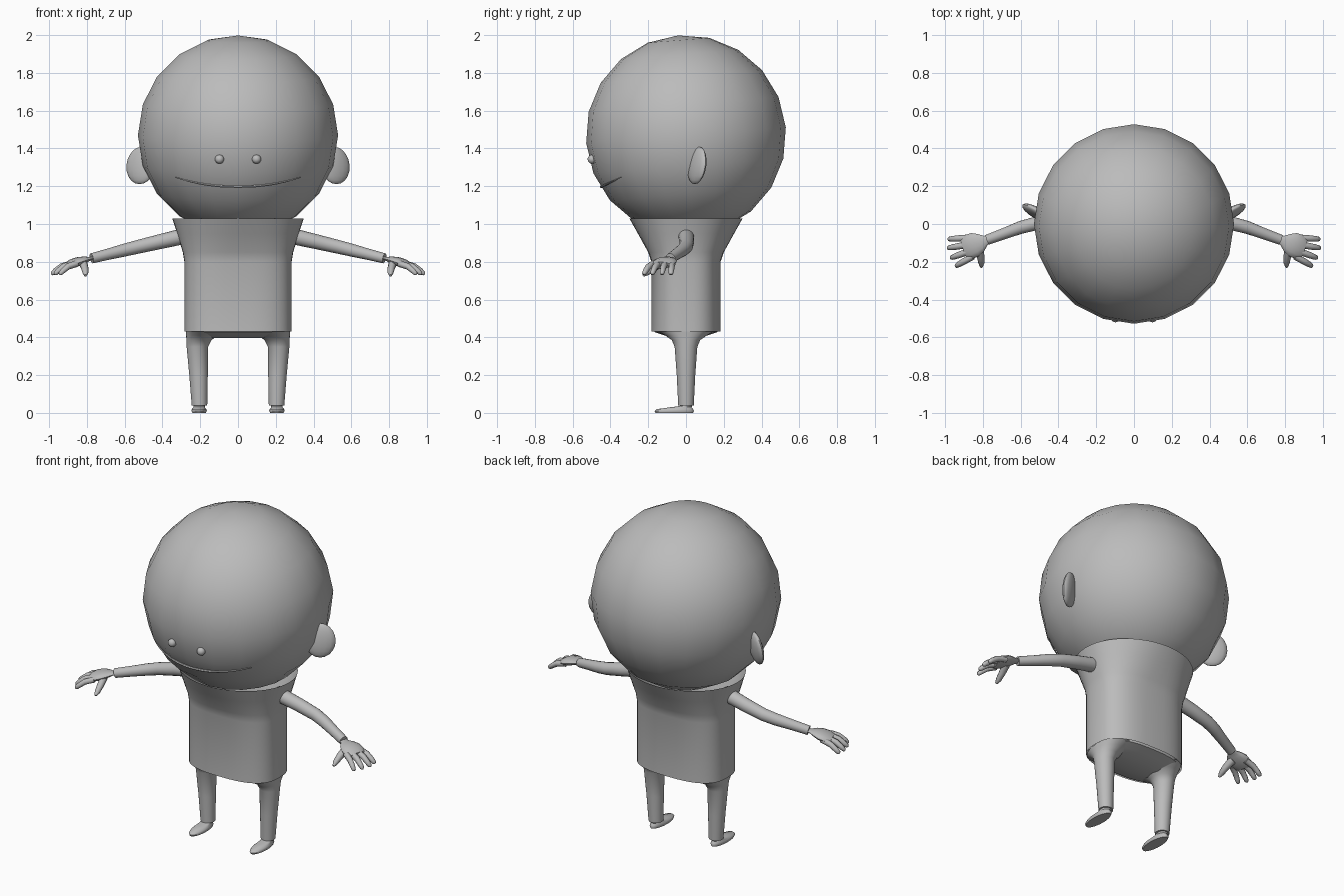
import bpy, bmesh, math
from mathutils import Vector, Matrix

if "Cube" in bpy.data.objects:
    bpy.data.objects.remove(bpy.data.objects["Cube"])

grey = bpy.data.materials.new("plain grey")
grey.diffuse_color = (0.5, 0.5, 0.5, 1)
grey.use_nodes = True
grey.node_tree.nodes["Principled BSDF"].inputs["Base Color"].default_value = grey.diffuse_color


def finish(name, bm, mirror=False, angle=50):
    """Turn a bmesh into a named, smooth-shaded object, optionally mirrored in x."""
    bmesh.ops.recalc_face_normals(bm, faces=bm.faces)
    me = bpy.data.meshes.new(name)
    bm.to_mesh(me)
    bm.free()
    me.materials.append(grey)
    ob = bpy.data.objects.new(name, me)
    bpy.context.collection.objects.link(ob)
    if mirror:
        ob.modifiers.new("mirror", 'MIRROR')
    bpy.ops.object.select_all(action='DESELECT')
    ob.select_set(True)
    bpy.context.view_layer.objects.active = ob
    bpy.ops.object.shade_smooth_by_angle(angle=math.radians(angle))
    return ob


def skin(bm, rings, caps=True):
    """Bridge equal-length loops of points."""
    loops = [[bm.verts.new(p) for p in r] for r in rings]
    n = len(loops[0])
    for a, b in zip(loops, loops[1:]):
        for i in range(n):
            bm.faces.new((a[i], a[(i + 1) % n], b[(i + 1) % n], b[i]))
    if caps:
        bm.faces.new(loops[0])
        bm.faces.new(loops[-1])


def oval(x, y, z, rx, ry, power=2.0, n=32):
    """Horizontal superellipse loop."""
    pts = []
    for i in range(n):
        c, s = math.cos(2 * math.pi * i / n), math.sin(2 * math.pi * i / n)
        pts.append(Vector((x + rx * math.copysign(abs(c) ** (2 / power), c),
                           y + ry * math.copysign(abs(s) ** (2 / power), s), z)))
    return pts


def tube(bm, path, n=12, flat=1.0):
    """Tube through (x, y, z, radius) points; flat scales its height."""
    pts = [Vector(p[:3]) for p in path]
    rings = []
    for i, p in enumerate(pts):
        t = (pts[min(i + 1, len(pts) - 1)] - pts[max(i - 1, 0)]).normalized()
        side = t.cross(Vector((0, 0, 1))).normalized()
        up = side.cross(t)
        r = path[i][3]
        rings.append([p + side * r * math.cos(a) + up * r * flat * math.sin(a)
                      for a in (2 * math.pi * k / n for k in range(n))])
    skin(bm, rings)


def ball(bm, centre, radii, rot=Matrix(), u=16, v=10):
    m = Matrix.Translation(centre) @ rot @ Matrix.Diagonal((*radii, 1))
    bmesh.ops.create_uvsphere(bm, u_segments=u, v_segments=v, radius=1, matrix=m)


# Head, tipped slightly forward
HC, HR = Vector((0, 0, 1.47)), 0.53
bm = bmesh.new()
ball(bm, HC, (HR,) * 3, Matrix.Rotation(math.radians(4.5), 4, 'X'), 20, 10)
finish("head", bm)

# Eyes
bm = bmesh.new()
ball(bm, (0.098, -0.497, 1.343), (0.024,) * 3)
finish("eyes", bm, True)

# Ears, swept backwards
bm = bmesh.new()
turn = Matrix.Rotation(math.radians(30), 4, 'Z') @ Matrix.Rotation(math.radians(-8), 4, 'X')
ball(bm, (0.515, 0.058, 1.31), (0.088, 0.027, 0.1), turn)
finish("ears", bm, True)

# Mouth line laid on the face
bm = bmesh.new()
path = []
for i in range(17):
    x = -0.33 + 0.66 * i / 16
    z = 1.197 + 0.05 * (abs(x) / 0.33) ** 2.2
    y = -math.sqrt((HR - 0.004) ** 2 - x * x - (z - HC.z) ** 2)
    path.append((x, y, z, 0.002 + 0.005 * (1 - (x / 0.33) ** 2)))
tube(bm, path, 6)
finish("mouth", bm)

# Shirt: open sleeve flaring into a wide collar
bm = bmesh.new()
skin(bm, [oval(0, 0, 0.43, 0.284, 0.183, 2.7, 48),
          oval(0, 0, 0.80, 0.284, 0.183, 2.7, 48),
          oval(0, 0, 0.85, 0.292, 0.200, 2.5, 48),
          oval(0, 0, 0.95, 0.322, 0.255, 2.2, 48),
          oval(0, 0, 1.03, 0.348, 0.300, 2.0, 48)], caps=False)
finish("shirt", bm)

# Trousers: seat and two tapering legs
bm = bmesh.new()
skin(bm, [oval(0, 0, 0.50, 0.275, 0.172, 2.7),
          oval(0, 0, 0.428, 0.272, 0.168, 2.7),
          oval(0, 0, 0.412, 0.25, 0.12, 2.5),
          oval(0, 0, 0.395, 0.20, 0.06, 2.2)])
finish("trouser_seat", bm)
bm = bmesh.new()
skin(bm, [oval(0.175, 0, 0.435, 0.102, 0.155),
          oval(0.19, 0, 0.41, 0.085, 0.11),
          oval(0.207, 0, 0.385, 0.066, 0.075),
          oval(0.215, 0, 0.35, 0.057, 0.06),
          oval(0.209, 0, 0.20, 0.049, 0.049),
          oval(0.204, 0, 0.038, 0.041, 0.041)])
finish("legs", bm, True)

# Feet: flat leaf-shaped shoes with a short ankle
bm = bmesh.new()
skin(bm, [oval(0.206, -0.062, 0.0, 0.036, 0.100, n=24),
          oval(0.206, -0.062, 0.010, 0.041, 0.104, n=24),
          oval(0.206, -0.058, 0.020, 0.038, 0.096, n=24),
          oval(0.206, -0.025, 0.030, 0.030, 0.055, n=24),
          oval(0.205, 0.0, 0.036, 0.030, 0.033, n=24),
          oval(0.205, 0.0, 0.06, 0.030, 0.030, n=24)])
finish("feet", bm, True)

# Arms, bending forward at the elbow
bm = bmesh.new()
tube(bm, [(0.26, 0.0, 0.942, 0.043), (0.42, 0.004, 0.905, 0.039),
          (0.53, 0.0, 0.879, 0.036), (0.60, -0.018, 0.862, 0.034),
          (0.68, -0.048, 0.842, 0.030), (0.775, -0.083, 0.818, 0.027)], 16)
finish("arms", bm, True)

# Hands: wrist and palm, four drooping fingers and a thumb
bm = bmesh.new()
tube(bm, [(0.755, -0.076, 0.821, 0.021), (0.785, -0.087, 0.816, 0.026),
          (0.81, -0.098, 0.811, 0.048), (0.84, -0.108, 0.803, 0.064),
          (0.875, -0.122, 0.792, 0.066), (0.90, -0.131, 0.782, 0.052)], 14, 0.36)
tips = [(0.985, -0.08), (0.988, -0.128), (0.972, -0.18), (0.945, -0.224)]
roots = [(0.87, -0.073), (0.88, -0.109), (0.872, -0.144), (0.855, -0.172)]
for (rx, ry), (tx, ty) in zip(roots, tips):
    def on(f, z, r):
        return (rx + (tx - rx) * f, ry + (ty - ry) * f, z, r)
    tube(bm, [on(0, 0.79, 0.018), on(0.5, 0.775, 0.017), on(0.8, 0.752, 0.015),
              on(0.95, 0.738, 0.012), on(1, 0.732, 0.005)], 8)
tube(bm, [(0.822, -0.125, 0.798, 0.024), (0.812, -0.172, 0.768, 0.020),
          (0.808, -0.208, 0.742, 0.016), (0.808, -0.228, 0.727, 0.007)], 8)
finish("hands", bm, True)
